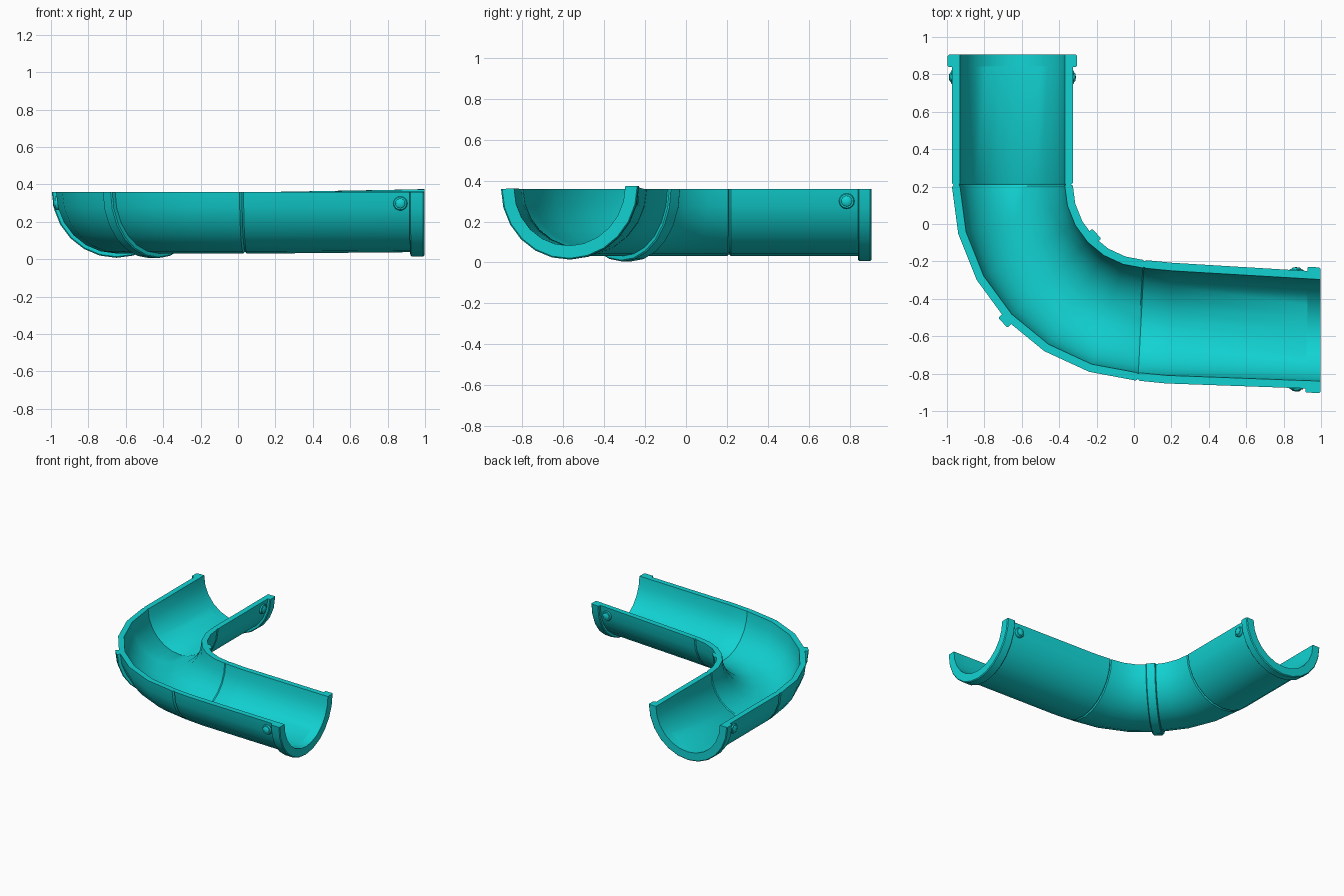
import bpy, bmesh, math
from mathutils import Vector, Matrix

if "Cube" in bpy.data.objects:
    bpy.data.objects.remove(bpy.data.objects["Cube"])

teal = bpy.data.materials.new("teal")
teal.use_nodes = True
teal.diffuse_color = (0.006, 0.65, 0.65, 1)
teal.node_tree.nodes["Principled BSDF"].inputs["Base Color"].default_value = teal.diffuse_color

SEG = 12                      # flats around the half pipe
RIM = 0.36                    # height of the open rim
OUT, INN, FLANGE = 0.323, 0.28, 0.346
BEND_R = 0.726
BEND_C = Vector((-0.65 + BEND_R, 0.21))


def finish(bm, name):
    bmesh.ops.recalc_face_normals(bm, faces=bm.faces)
    me = bpy.data.meshes.new(name)
    bm.to_mesh(me)
    bm.free()
    me.materials.append(teal)
    ob = bpy.data.objects.new(name, me)
    bpy.context.collection.objects.link(ob)
    bpy.ops.object.select_all(action='DESELECT')
    ob.select_set(True)
    bpy.context.view_layer.objects.active = ob
    bpy.ops.object.shade_smooth_by_angle(angle=math.radians(30))
    return ob


def half_pipe(name, stations):
    """Sweep a C section; station = x, y, side angle, outer r, inner r, rim z, depth, roll."""
    bm = bmesh.new()
    rings = []
    for x, y, deg, ro, ri, z, depth, roll in stations:
        t = math.radians(deg)
        pts = [(ro, i) for i in range(SEG + 1)] + [(ri, i) for i in range(SEG, -1, -1)]
        ring = []
        for r, i in pts:
            a = math.pi * i / SEG
            u = r * math.cos(a)
            ring.append(bm.verts.new((x + u * math.cos(t), y + u * math.sin(t),
                                      z - r * depth * math.sin(a) - u * roll)))
        rings.append(ring)
    n = len(rings[0])
    for a, b in zip(rings, rings[1:]):
        for i in range(n):
            j = (i + 1) % n
            bm.faces.new((a[i], a[j], b[j], b[i]))
    # end caps as quads across the wall
    for ring in (rings[0], rings[-1]):
        for i in range(SEG):
            bm.faces.new((ring[i], ring[i + 1], ring[n - 2 - i], ring[n - 1 - i]))
    return finish(bm, name)


def arc(deg, ro, ri, shift=0.0, z=RIM):
    t = math.radians(180 + deg)
    p = BEND_C + BEND_R * Vector((math.cos(t), math.sin(t)))
    p += shift * Vector((-math.sin(t), math.cos(t)))
    return (p.x, p.y, 180 + deg, ro, ri, z, 1.02, 0)


# Back straight pipe with end flange and a small groove at the joint
G = 0.009
back = [(0.905, FLANGE - 0.006, INN), (0.899, FLANGE, INN), (0.846, FLANGE, INN),
        (0.84, FLANGE - 0.006, INN), (0.84, OUT, INN),
        (0.21 + G, OUT, INN), (0.21, OUT - G, INN + 0.005)]
half_pipe("back_pipe", [(-0.65, y, 180, ro, ri, RIM, 1.02, 0) for y, ro, ri in back])

# Curved elbow
STEPS, SWEEP = 6, 87
elbow = [arc(0, OUT - G, INN + 0.005), arc(0.7, OUT, INN)]
elbow += [arc(SWEEP * i / STEPS, OUT, INN) for i in range(1, STEPS)]
elbow += [arc(SWEEP - 0.7, OUT, INN), arc(SWEEP, OUT - G, INN + 0.005)]
half_pipe("elbow", elbow)

# Raised band round the middle of the elbow
band = [(-0.036, 0.340), (-0.030, 0.346), (0.030, 0.346), (0.036, 0.340)]
half_pipe("elbow_band", [arc(SWEEP / 2, r, 0.30, s, RIM - 0.002) for s, r in band])

# Front straight pipe, narrowing and rolling slightly toward its flange
j = arc(SWEEP, OUT, INN)


def front(x, y, deg, ro, ri):
    f = max(0, (x - 0.19) / 0.8)
    s = 1 - 0.03 * f
    return (x, y, deg, ro * s, ri * s, RIM + 0.007 * f, 1.02 + 0.03 * f, 0.022 * f)


half_pipe("front_pipe", [
    front(j[0], j[1], 267, OUT - G, INN + 0.005),
    front(j[0] + G, j[1] - 0.001, 267, OUT, INN),
    front(0.19, -0.530, 267, OUT, INN),
    front(0.922, -0.565, 269, OUT, INN),
    front(0.922, -0.565, 269, FLANGE - 0.006, INN),
    front(0.928, -0.565, 269, FLANGE, INN),
    front(0.990, -0.568, 270, FLANGE, INN),
    front(0.996, -0.568, 270, FLANGE - 0.006, INN)])


# Stepped round pins on both sides of each pipe end
def pin(name, pos, direction):
    profile = [(0.038, -0.03), (0.038, 0.006), (0.034, 0.012), (0.026, 0.013),
               (0.024, 0.017), (0.016, 0.022), (0.0, 0.023)]
    bm = bmesh.new()
    verts = [bm.verts.new((r, 0, h)) for r, h in profile]
    edges = [bm.edges.new(e) for e in zip(verts, verts[1:])]
    bmesh.ops.spin(bm, geom=verts + edges, cent=(0, 0, 0), axis=(0, 0, 1),
                   angle=2 * math.pi, steps=16)
    bmesh.ops.remove_doubles(bm, verts=bm.verts, dist=1e-5)
    rim = [e for e in bm.edges if e.is_boundary]
    bmesh.ops.holes_fill(bm, edges=rim)
    rot = Vector((0, 0, 1)).rotation_difference(Vector(direction)).to_matrix().to_4x4()
    bmesh.ops.transform(bm, matrix=Matrix.Translation(pos) @ rot, verts=bm.verts)
    finish(bm, name)


for side, label in ((-1, "outer"), (1, "inner")):
    pin("back_pin_" + label, (-0.65 + side * 0.316, 0.785, 0.30), (side, 0, 0))
    pin("front_pin_" + label, (0.868, -0.563 + side * 0.309, 0.302 + side * 0.004),
        (0.03 * side, side, 0))
